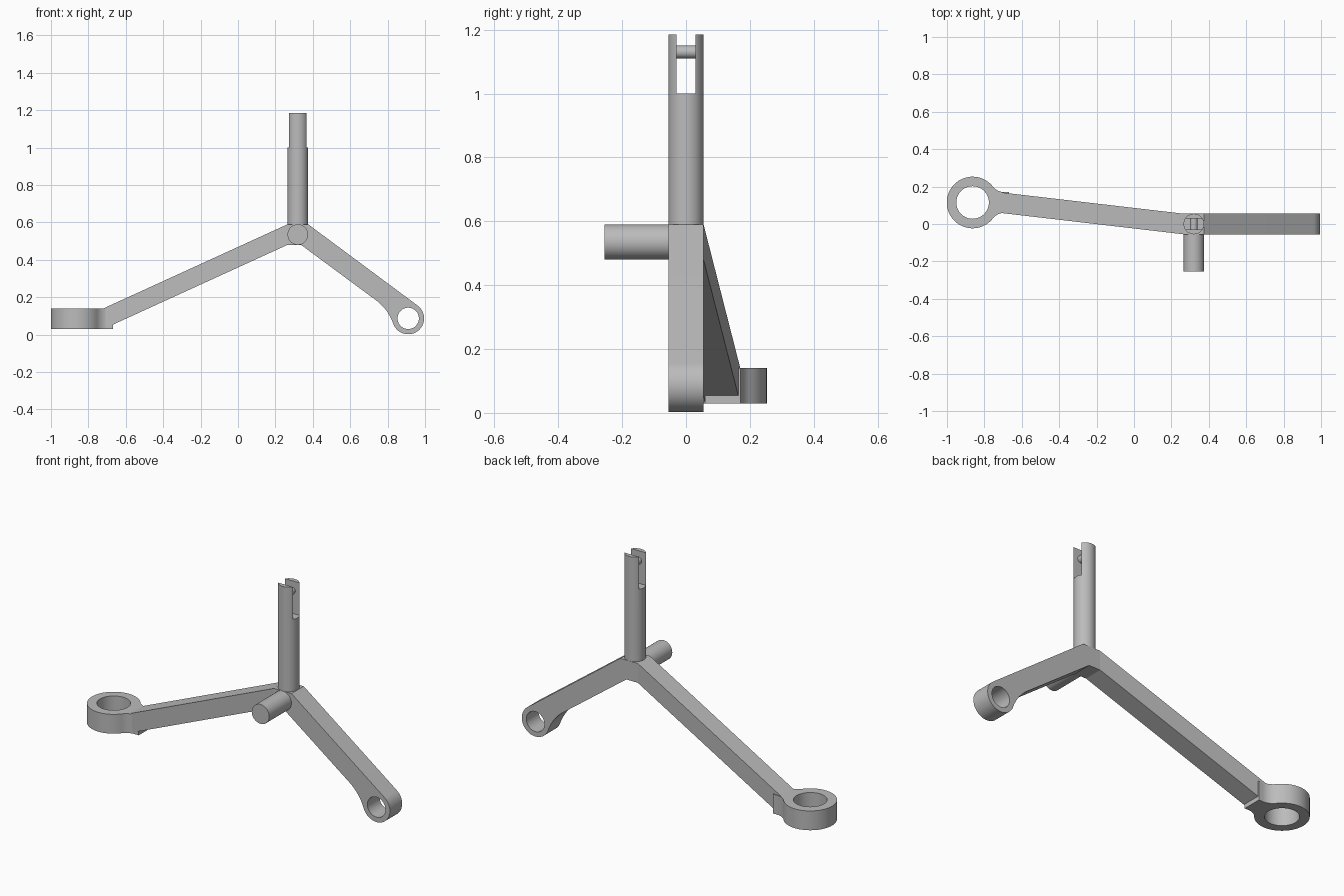
import bpy, bmesh
from math import cos, sin, atan2, sqrt, tau
from mathutils import Vector, Matrix

default = bpy.data.objects.get("Cube")
if default:
    bpy.data.objects.remove(default)

steel = bpy.data.materials.new("grey_steel")
steel.use_nodes = True
GREY = (0.5, 0.5, 0.5, 1)
steel.diffuse_color = GREY
steel.node_tree.nodes["Principled BSDF"].inputs["Base Color"].default_value = GREY

HALF = 0.055            # half thickness of the arms, radius of the post
HUB = Vector((0.32, 0, 0.535))
EYE = Vector((-0.863, 0.115, 0.085))     # flat eye on the long arm
LUG = Vector((0.91, 0, 0.087))           # upright eye on the short arm


def finish(name, bm):
    bmesh.ops.recalc_face_normals(bm, faces=bm.faces)
    mesh = bpy.data.meshes.new(name)
    bm.to_mesh(mesh)
    bm.free()
    mesh.materials.append(steel)
    ob = bpy.data.objects.new(name, mesh)
    bpy.context.collection.objects.link(ob)
    return ob


def prism(name, start, end):
    """Solid between two matching outlines."""
    bm = bmesh.new()
    a = [bm.verts.new(p) for p in start]
    b = [bm.verts.new(p) for p in end]
    bm.faces.new(a)
    bm.faces.new(b)
    for i in range(len(a)):
        j = (i + 1) % len(a)
        bm.faces.new((a[i], a[j], b[j], b[i]))
    return finish(name, bm)


def rod(name, centre, radius, length, axis):
    bm = bmesh.new()
    turn = Vector((0, 0, 1)).rotation_difference(Vector(axis)).to_matrix().to_4x4()
    bmesh.ops.create_cone(bm, cap_ends=True, segments=64, radius1=radius, radius2=radius,
                          depth=length, matrix=Matrix.Translation(centre) @ turn)
    return finish(name, bm)


def box(name, centre, size):
    bm = bmesh.new()
    bmesh.ops.create_cube(bm, size=1, matrix=Matrix.Translation(centre) @ Matrix.Diagonal((*size, 1)))
    return finish(name, bm)


def cut(ob, cutter):
    cutter.hide_render = True
    mod = ob.modifiers.new("cut", 'BOOLEAN')
    mod.operation, mod.solver, mod.object = 'DIFFERENCE', 'EXACT', cutter
    bpy.context.view_layer.objects.active = ob
    bpy.ops.object.modifier_apply(modifier=mod.name)
    bpy.data.objects.remove(cutter)


def arc(cx, cy, r, a0, a1, n):
    return [(cx + r * cos(a0 + (a1 - a0) * i / n), cy + r * sin(a0 + (a1 - a0) * i / n))
            for i in range(n + 1)]


# Hub and short arm: one side profile, tangent to the lug above, filleted below
R, width = 0.085, 2 * HALF
corner = Vector((HUB.x + HALF, HUB.z + HALF))
to_lug = Vector((LUG.x, LUG.z)) - corner
slope = atan2(to_lug.y, to_lug.x) + atan2(R, sqrt(to_lug.length_squared - R * R))
u = Vector((cos(slope), sin(slope)))
n = Vector((-u.y, u.x))
under = width - R                        # lower edge lies this far below the lug centre
fr = 0.265
fx = -sqrt((R + fr) ** 2 - (under + fr) ** 2)
a = atan2(-(under + fr), fx)
local = arc(fx, -under - fr, fr, tau / 4, a + tau / 2, 16)
local += arc(0, 0, R, a, tau / 4, 40)
points = [Vector((LUG.x, LUG.z)) + u * p + n * q for p, q in local]
points += [corner, Vector((HUB.x - HALF, corner.y)),
           Vector((HUB.x - HALF, HUB.z - HALF)), Vector((0.337, HUB.z - HALF))]
short_arm = prism("hub_and_short_arm", [(p.x, -HALF, p.y) for p in points],
                  [(p.x, HALF, p.y) for p in points])
cut(short_arm, rod("lug_cutter", LUG, 0.057, 0.4, (0, 1, 0)))

# Long arm: square bar sheared out to the flat eye
square = [(-HALF, -HALF), (HALF, -HALF), (HALF, HALF), (-HALF, HALF)]
prism("long_arm", [(HUB.x - HALF, y, HUB.z + z) for y, z in square],
      [(-0.72, EYE.y + y, EYE.z + z) for y, z in square])

# Flat eye with filleted neck
R, fr = 0.138, 0.08
fx = sqrt((R + fr) ** 2 - (HALF + fr) ** 2)
a = atan2(HALF + fr, fx)
plan = [(0.196, -HALF), (0.196, HALF)]
plan += arc(fx, HALF + fr, fr, -tau / 4, a - tau / 2, 10)
plan += arc(0, 0, R, a, tau - a, 56)[1:-1]
plan += arc(fx, -HALF - fr, fr, tau / 2 - a, tau / 4, 10)
eye = prism("flat_eye", [EYE + Vector((x, y, -HALF)) for x, y in plan],
            [EYE + Vector((x, y, HALF)) for x, y in plan])
cut(eye, rod("eye_cutter", EYE, 0.087, 0.4, (0, 0, 1)))

# Post with slotted fork and cross pin
top, base = 1.185, 0.57
post = rod("forked_post", (HUB.x, 0, (top + base) / 2), HALF, top - base, (0, 0, 1))
cut(post, box("slot_cutter", (HUB.x, 0, 1.2), (0.3, 0.06, 0.4)))
rod("fork_pin", (HUB.x, 0, 1.13), 0.02, 0.07, (0, 1, 0))

# Front peg
rod("front_peg", (HUB.x, -0.15, HUB.z), HALF, 0.21, (0, 1, 0))

# Smooth the round surfaces, keep the edges crisp
for ob in bpy.context.collection.objects:
    ob.select_set(ob.type == 'MESH')
    if ob.type == 'MESH':
        bpy.context.view_layer.objects.active = ob
bpy.ops.object.shade_smooth_by_angle(angle=0.5)
